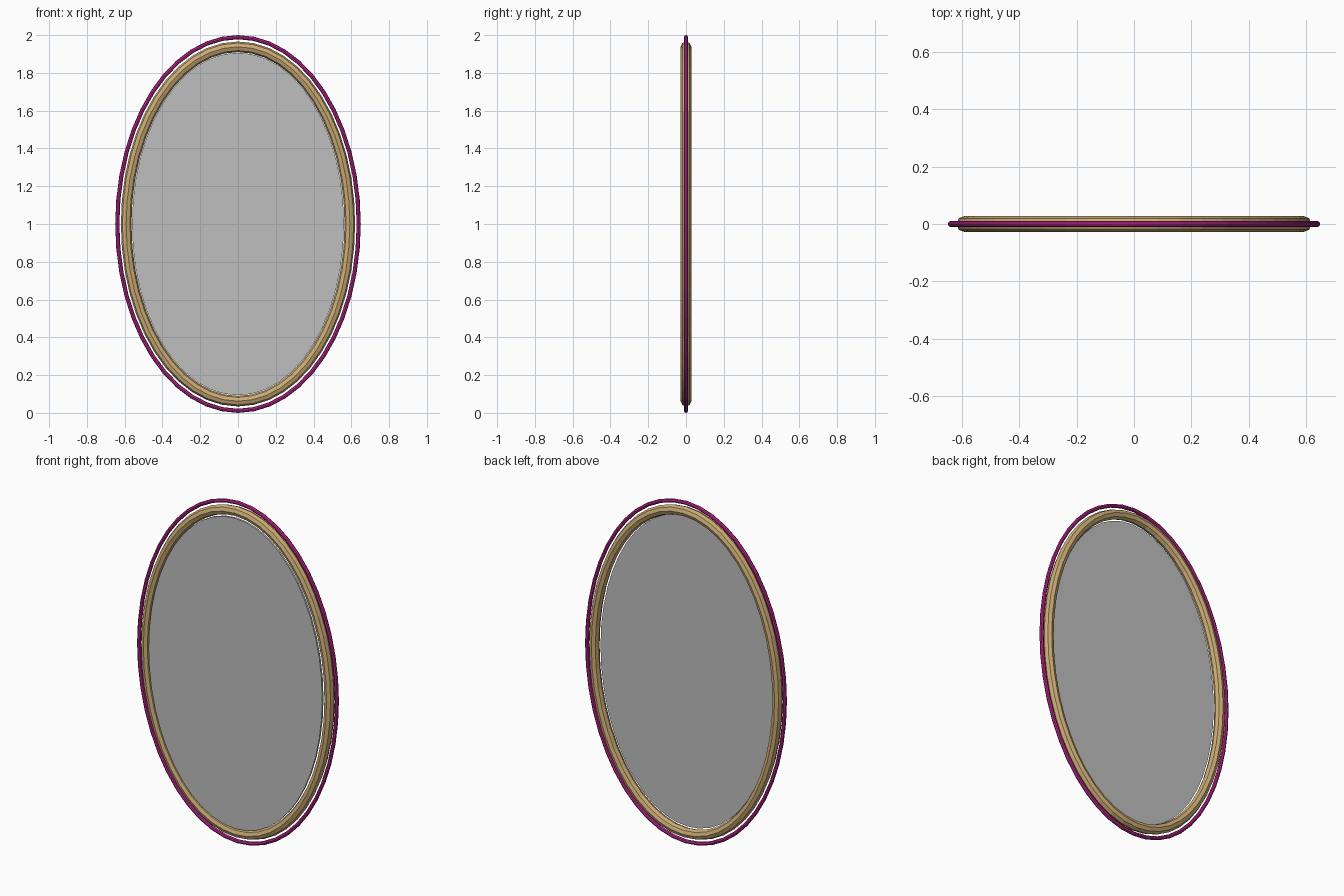
import bpy, bmesh
from math import cos, sin, pi
from mathutils import Vector

default = bpy.data.objects.get("Cube")
if default:
    bpy.data.objects.remove(default, do_unlink=True)

CENTRE_Z = 1.0
SEGMENTS = 48


def material(name, rgb):
    mat = bpy.data.materials.new(name)
    mat.use_nodes = True
    colour = (*rgb, 1)
    mat.diffuse_color = colour
    mat.node_tree.nodes["Principled BSDF"].inputs["Base Color"].default_value = colour
    return mat


def finish(name, bm, mat):
    bmesh.ops.recalc_face_normals(bm, faces=bm.faces)
    mesh = bpy.data.meshes.new(name)
    bm.to_mesh(mesh)
    bm.free()
    mesh.materials.append(mat)
    obj = bpy.data.objects.new(name, mesh)
    bpy.context.collection.objects.link(obj)
    return obj


def oval_tube(name, half_width, half_height, radius, sides, mat):
    """Sweep a round section of constant radius along an upright oval."""
    bm = bmesh.new()
    rings = []
    for i in range(SEGMENTS):
        a = 2 * pi * i / SEGMENTS
        centre = Vector((half_width * cos(a), 0, CENTRE_Z + half_height * sin(a)))
        outward = Vector((half_height * cos(a), 0, half_width * sin(a))).normalized()
        ring = []
        for j in range(sides):
            b = 2 * pi * j / sides
            offset = outward * cos(b) + Vector((0, sin(b), 0))
            ring.append(bm.verts.new(centre + offset * radius))
        rings.append(ring)
    for i in range(SEGMENTS):
        r, s = rings[i], rings[(i + 1) % SEGMENTS]
        for j in range(sides):
            k = (j + 1) % sides
            bm.faces.new((r[j], r[k], s[k], s[j]))
    return finish(name, bm, mat)


def oval_plate(name, half_width, half_height, front, back, mat):
    """Flat upright oval with a little thickness."""
    bm = bmesh.new()
    rim = []
    for i in range(SEGMENTS):
        a = 2 * pi * i / SEGMENTS
        rim.append(bm.verts.new((half_width * cos(a), front, CENTRE_Z + half_height * sin(a))))
    face = bm.faces.new(rim)
    extruded = bmesh.ops.extrude_face_region(bm, geom=[face], use_keep_orig=True)
    moved = [v for v in extruded["geom"] if isinstance(v, bmesh.types.BMVert)]
    bmesh.ops.translate(bm, vec=(0, back - front, 0), verts=moved)
    return finish(name, bm, mat)


gold = material("warm gold", (0.60, 0.41, 0.18))
magenta = material("magenta", (0.50, 0.02, 0.27))
silver = material("silver grey", (0.52, 0.52, 0.53))

# Thick gold frame, thin coloured outer hoop, and the mirror plate near the front
oval_tube("mirror_frame", 0.592, 0.938, 0.028, 8, gold)
oval_tube("outer_hoop", 0.639, 0.989, 0.011, 8, magenta)
oval_plate("mirror_glass", 0.561, 0.907, -0.024, -0.012, silver)
